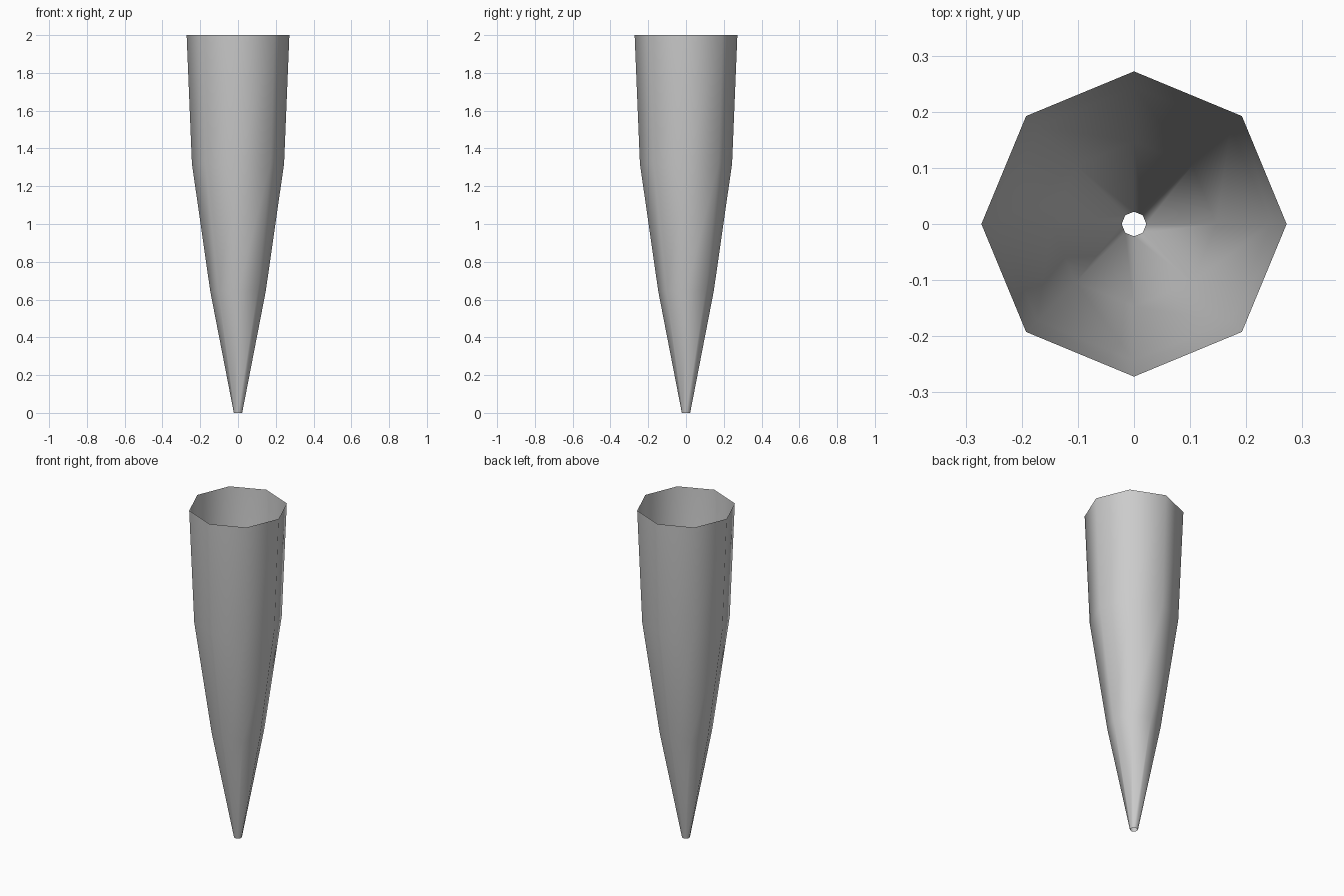
import bpy, bmesh
from math import cos, sin, pi

if "Cube" in bpy.data.objects:
    bpy.data.objects.remove(bpy.data.objects["Cube"])

SIDES = 8
# (radius, height) from the narrow tip to the open rim
PROFILE = [(0.022, 0.0), (0.147, 0.645), (0.244, 1.32), (0.272, 2.0)]

# tapered open shell: eight-sided rings bridged with quads
bm = bmesh.new()
rings = [[bm.verts.new((r * cos(2 * pi * i / SIDES), r * sin(2 * pi * i / SIDES), z))
          for i in range(SIDES)] for r, z in PROFILE]
for low, high in zip(rings, rings[1:]):
    for i in range(SIDES):
        j = (i + 1) % SIDES
        bm.faces.new((low[i], low[j], high[j], high[i]))

# smooth shading all round, both ends left open
for face in bm.faces:
    face.smooth = True

mesh = bpy.data.meshes.new("tapered_shell")
bm.to_mesh(mesh)
bm.free()
shell = bpy.data.objects.new("tapered_shell", mesh)
bpy.context.collection.objects.link(shell)
